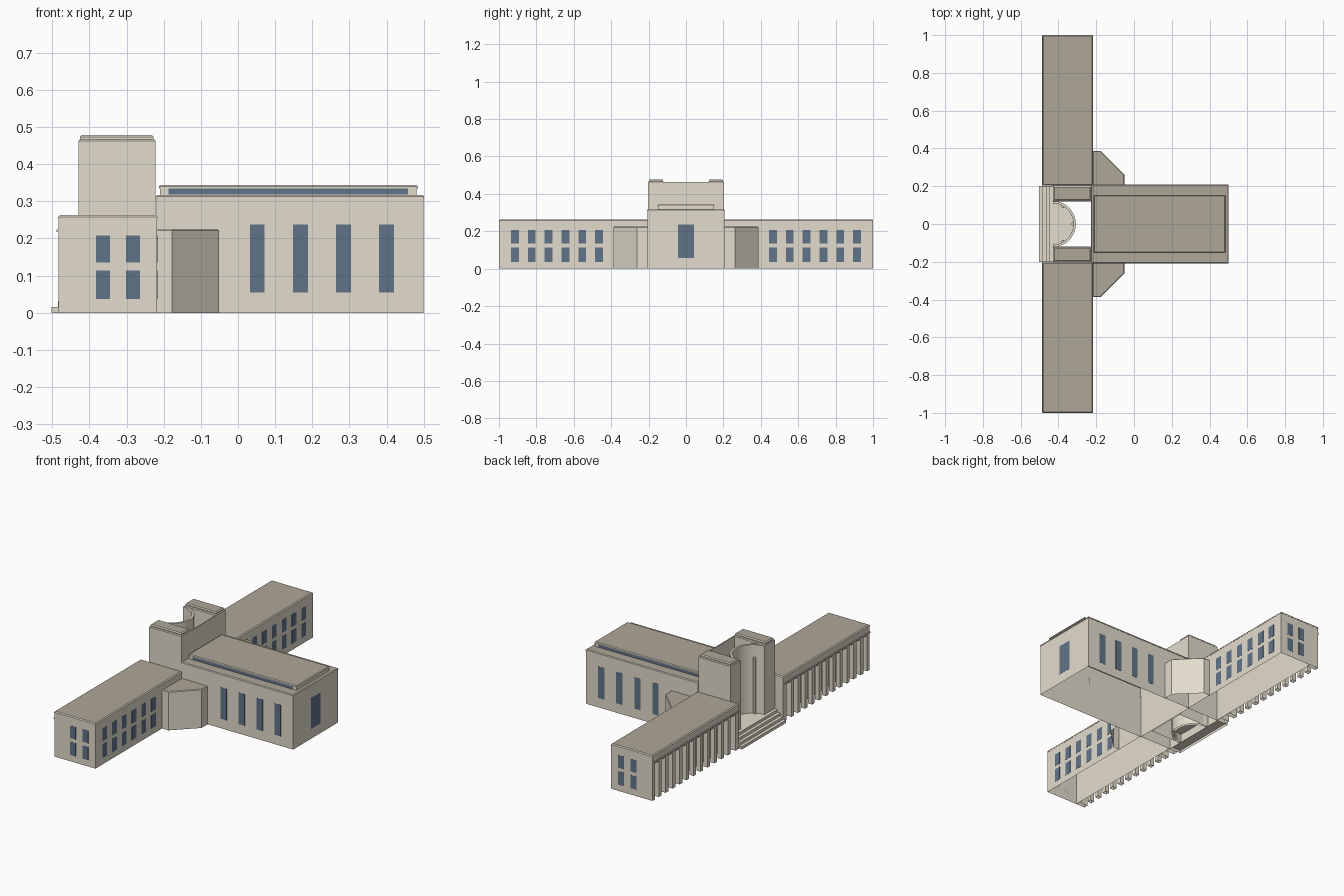
import bpy, bmesh, math

if "Cube" in bpy.data.objects:
    bpy.data.objects.remove(bpy.data.objects["Cube"], do_unlink=True)


def material(name, rgb):
    m = bpy.data.materials.new(name)
    m.use_nodes = True
    m.diffuse_color = (*rgb, 1)
    m.node_tree.nodes["Principled BSDF"].inputs["Base Color"].default_value = (*rgb, 1)
    return m


STONE = material("pale stone", (0.77, 0.72, 0.61))
ROOF = material("taupe roof", (0.43, 0.385, 0.315))
GLASS = material("blue glass", (0.12, 0.175, 0.25))


def prism(name, points, z0, z1, chamfer=0.0, mat=STONE, roofed=False):
    """Extrude a plan outline; parts on the ground stay open underneath."""
    bm = bmesh.new()
    base = bm.faces.new([bm.verts.new((x, y, z0)) for x, y in points])
    top = bmesh.ops.extrude_face_region(bm, geom=[base])
    verts = [g for g in top["geom"] if isinstance(g, bmesh.types.BMVert)]
    bmesh.ops.translate(bm, verts=verts, vec=(0, 0, z1 - z0))
    bmesh.ops.recalc_face_normals(bm, faces=bm.faces)
    if chamfer:
        rim = [e for e in bm.edges if all(v.co.z > z1 - 1e-5 for v in e.verts)]
        bmesh.ops.bevel(bm, geom=rim, offset=chamfer, segments=1, affect='EDGES')
    bm.normal_update()
    if z0 == 0:
        under = [f for f in bm.faces if f.normal.z < -0.95]
        bmesh.ops.delete(bm, geom=under, context='FACES')
    mesh = bpy.data.meshes.new(name)
    mesh.materials.append(mat)
    if roofed:
        mesh.materials.append(ROOF)
        for f in bm.faces:
            f.material_index = int(f.normal.z > 0.95)
    bm.to_mesh(mesh)
    bm.free()
    obj = bpy.data.objects.new(name, mesh)
    bpy.context.collection.objects.link(obj)
    return obj


def box(name, x0, x1, y0, y1, z0, z1, **kw):
    y0, y1 = sorted((y0, y1))
    return prism(name, [(x0, y0), (x1, y0), (x1, y1), (x0, y1)], z0, z1, **kw)


def arc(r, cx, steps=24, limit=math.pi / 2):
    angles = [-limit + 2 * limit * i / steps for i in range(steps + 1)]
    return [(cx + r * math.cos(a), r * math.sin(a)) for a in angles]


T = 0.001            # window plate thickness
FLOORS = ((0.037, 0.114), (0.135, 0.208))
NICHE_X = -0.43

# Main hall with its cornice and raised clerestory
box("hall_body", -0.22, 0.499, -0.206, 0.206, 0, 0.308)
box("hall_cornice", -0.222, 0.501, -0.208, 0.208, 0.308, 0.317, chamfer=0.004, roofed=True)
box("clerestory_body", -0.21, 0.48, -0.149, 0.149, 0.317, 0.336)
box("clerestory_roof", -0.213, 0.484, -0.152, 0.152, 0.335, 0.344, chamfer=0.004, roofed=True)
box("hall_end_window", 0.499, 0.499 + T, -0.043, 0.043, 0.057, 0.235, mat=GLASS)

for s, side in ((-1, "right"), (1, "left")):
    # Hall side windows
    for i in range(4):
        x = 0.052 + i * 0.116
        box(f"{side}_hall_window_{i + 1}", x - 0.02, x + 0.02, s * 0.206, s * (0.206 + T),
            0.055, 0.238, mat=GLASS)
    box(f"{side}_clerestory_window", -0.187, 0.458, s * 0.149, s * (0.149 + T),
        0.318, 0.335, mat=GLASS)

    # Angled annex between hall and wing
    plan = [(-0.218, 0.206), (-0.051, 0.206), (-0.051, 0.262), (-0.177, 0.387), (-0.218, 0.387)]
    prism(f"{side}_annex", [(x, s * y) for x, y in plan], 0, 0.225,
          chamfer=0.004, roofed=True)

    # Wing body, end walls, beam and roof
    box(f"{side}_wing_body", -0.425, -0.218, s * 0.204, s * 0.999, 0, 0.252)
    box(f"{side}_wing_outer_wall", -0.483, -0.425, s * 0.975, s * 0.999, 0, 0.21)
    box(f"{side}_wing_inner_wall", -0.483, -0.425, s * 0.204, s * 0.235, 0, 0.21)
    box(f"{side}_wing_door_pier", -0.483, -0.425, s * 0.28, s * 0.305, 0, 0.21)
    box(f"{side}_wing_beam", -0.483, -0.425, s * 0.204, s * 0.999, 0.208, 0.252)
    box(f"{side}_wing_beam_trim", -0.488, -0.483, s * 0.204, s * 0.999, 0.217, 0.224)
    box(f"{side}_wing_roof", -0.484, -0.217, s * 0.204, s, 0.252, 0.263,
        chamfer=0.005, roofed=True)

    # Colonnade
    for i in range(10):
        y = 0.352 + i * 0.064
        box(f"{side}_pillar_{i + 1}", -0.483, -0.457, s * (y - 0.012), s * (y + 0.012), 0, 0.21)

    # Wing windows on the long wall and the end wall
    for z0, z1 in FLOORS:
        for i in range(6):
            y = 0.465 + i * 0.09
            box(f"{side}_wing_window", -0.218, -0.218 + T, s * (y - 0.021), s * (y + 0.021),
                z0, z1, mat=GLASS)
        for x in (-0.363, -0.283):
            box(f"{side}_wing_end_window", x - 0.019, x + 0.019, s * 0.999, s * (0.999 + T),
                z0, z1, mat=GLASS)

    # Tower block with stepped cap
    box(f"{side}_tower", NICHE_X, -0.222, s * 0.118, s * 0.203, 0, 0.467, chamfer=0.004)
    box(f"{side}_tower_cap", -0.426, -0.227, s * 0.124, s * 0.198, 0.466, 0.478,
        chamfer=0.005, roofed=True)

# Thin rear wall closing the tower, flush with the two blocks
box("tower_back_wall", -0.228, -0.222, -0.118, 0.118, 0, 0.463)

# Curved niche wall between the tower blocks, its floor and slender pilasters
prism("niche_wall", arc(0.122, NICHE_X) + arc(0.109, NICHE_X)[::-1], 0, 0.462)
prism("niche_floor", arc(0.11, NICHE_X), 0.05, 0.064)
for i, deg in enumerate((-60, 0, 60)):
    a = math.radians(deg)
    px, py = NICHE_X + 0.106 * math.cos(a), 0.106 * math.sin(a)
    ring = [(px + 0.008 * math.cos(k * math.pi / 4), py + 0.008 * math.sin(k * math.pi / 4))
            for k in range(8)]
    prism(f"niche_pilaster_{i + 1}", ring, 0.064, 0.39)

# Entrance steps
for i in range(4):
    box(f"step_{i + 1}", -0.502 + i * 0.018, NICHE_X, -0.202, 0.202, i * 0.016, (i + 1) * 0.016)
